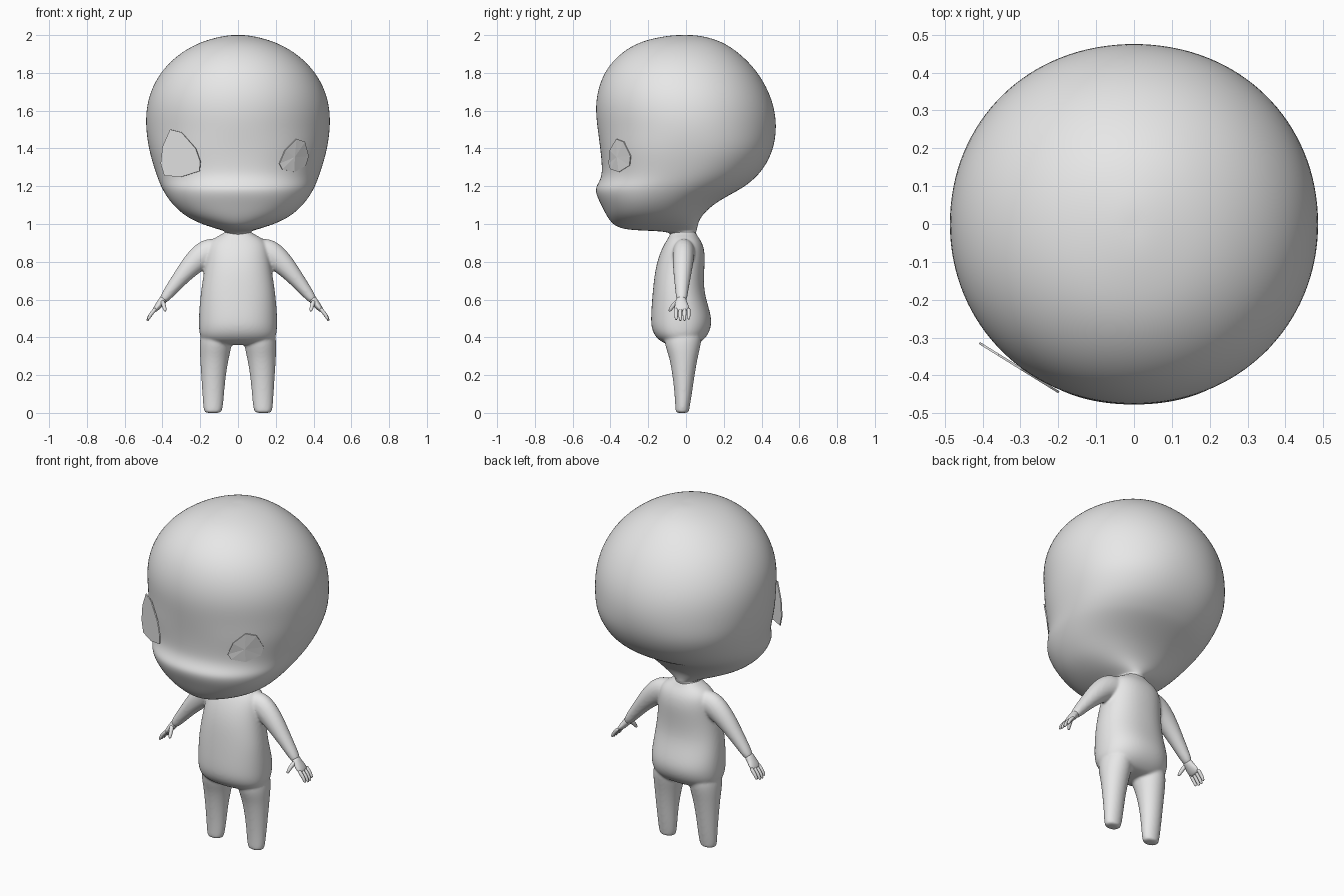
import bpy, bmesh, math
from mathutils import Vector
from mathutils.bvhtree import BVHTree

cube = bpy.data.objects.get("Cube")
if cube:
    bpy.data.objects.remove(cube, do_unlink=True)

clay = bpy.data.materials.new("clay_grey")
clay.use_nodes = True
clay.diffuse_color = (0.8, 0.8, 0.8, 1)
clay.node_tree.nodes["Principled BSDF"].inputs["Base Color"].default_value = clay.diffuse_color


def skin_loops(bm, loops):
    """Bridge equal loops of points into a capped tube."""
    rows = [[bm.verts.new(p) for p in loop] for loop in loops]
    n = len(rows[0])
    for a, b in zip(rows, rows[1:]):
        for i in range(n):
            j = (i + 1) % n
            bm.faces.new((a[i], a[j], b[j], b[i]))
    for row in (rows[0], rows[-1]):
        centre = bm.verts.new(sum((v.co for v in row), Vector()) / n)
        for i in range(n):
            bm.faces.new((row[i], row[(i + 1) % n], centre))


def level(z, front, back, half, cx=0, power=2, n=32):
    """Horizontal cross-section given by its front, back and half width."""
    mid, depth = (front + back) / 2, (back - front) / 2
    loop = []
    for i in range(n):
        t = math.tau * i / n
        c, s = math.cos(t), math.sin(t)
        e = 2 / power
        loop.append(Vector((cx + half * math.copysign(abs(c) ** e, c),
                            mid + depth * math.copysign(abs(s) ** e, s), z)))
    return loop


def limb(bm, stations, n=12):
    """Tube through stations of (x, y, z, depth radius, thickness radius)."""
    pts = [Vector(s[:3]) for s in stations]
    loops = []
    for i, (p, s) in enumerate(zip(pts, stations)):
        d = (pts[min(i + 1, len(pts) - 1)] - pts[max(i - 1, 0)]).normalized()
        u = (Vector((0, 1, 0)) - d * d.y).normalized()
        v = d.cross(u)
        loops.append([p + u * s[3] * math.cos(math.tau * k / n)
                      + v * s[4] * math.sin(math.tau * k / n) for k in range(n)])
    skin_loops(bm, loops)


def finish(bm, name, subdivide=2):
    bmesh.ops.recalc_face_normals(bm, faces=bm.faces)
    for f in bm.faces:
        f.smooth = True
    mesh = bpy.data.meshes.new(name)
    bm.to_mesh(mesh)
    bm.free()
    mesh.materials.append(clay)
    ob = bpy.data.objects.new(name, mesh)
    bpy.context.collection.objects.link(ob)
    if subdivide:
        mod = ob.modifiers.new("subdivide", "SUBSURF")
        mod.levels = mod.render_levels = subdivide
    return ob


# Head and neck: z, front, back, half width
HEAD = [
    (0.91, -0.08, 0.045, 0.065), (0.945, -0.08, 0.05, 0.065),
    (0.962, -0.10, 0.055, 0.07), (0.966, -0.29, 0.058, 0.085),
    (0.98, -0.355, 0.06, 0.13), (1.0, -0.39, 0.065, 0.195),
    (1.04, -0.42, 0.08, 0.28), (1.1, -0.45, 0.14, 0.345),
    (1.15, -0.475, 0.225, 0.382), (1.19, -0.483, 0.30, 0.405),
    (1.22, -0.463, 0.34, 0.418), (1.26, -0.447, 0.385, 0.433),
    (1.32, -0.448, 0.43, 0.453), (1.4, -0.456, 0.466, 0.475),
    (1.5, -0.47, 0.482, 0.49), (1.6, -0.482, 0.474, 0.49),
    (1.7, -0.473, 0.442, 0.468), (1.8, -0.437, 0.385, 0.415),
    (1.88, -0.375, 0.312, 0.34), (1.94, -0.295, 0.235, 0.25),
    (1.975, -0.21, 0.165, 0.165), (1.995, -0.11, 0.085, 0.08),
    (2.0, -0.05, 0.035, 0.035),
]
bm = bmesh.new()
skin_loops(bm, [level(*r, power=2.2 if 1 < r[0] < 1.45 else 2.05) for r in HEAD])
bmesh.ops.recalc_face_normals(bm, faces=bm.faces)
head_surface = BVHTree.FromBMesh(bm)
finish(bm, "head")

# Body: torso, legs and arms fused into one soft skin
TORSO = [
    (0.36, -0.09, 0.05, 0.13), (0.375, -0.13, 0.08, 0.18),
    (0.405, -0.165, 0.112, 0.203), (0.45, -0.184, 0.133, 0.208),
    (0.5, -0.186, 0.136, 0.208), (0.56, -0.183, 0.12, 0.205),
    (0.65, -0.176, 0.094, 0.196), (0.75, -0.165, 0.096, 0.18),
    (0.83, -0.145, 0.102, 0.17), (0.89, -0.118, 0.092, 0.16),
    (0.925, -0.095, 0.07, 0.13), (0.945, -0.085, 0.055, 0.085),
    (0.965, -0.08, 0.05, 0.065),
]
# Leg: z, front, back, half width, centre
LEG = [
    (0.0, -0.054, 0.012, 0.04, 0.133), (0.006, -0.056, 0.016, 0.046, 0.133),
    (0.03, -0.057, 0.02, 0.053, 0.132), (0.1, -0.061, 0.032, 0.058, 0.131),
    (0.2, -0.072, 0.046, 0.066, 0.13), (0.3, -0.09, 0.064, 0.078, 0.124),
    (0.36, -0.115, 0.08, 0.087, 0.118), (0.44, -0.12, 0.09, 0.085, 0.112),
]
ARM = [
    (0.08, -0.01, 0.855, 0.06, 0.07), (0.165, -0.012, 0.855, 0.06, 0.078),
    (0.235, -0.016, 0.795, 0.056, 0.062), (0.30, -0.02, 0.72, 0.046, 0.045),
    (0.36, -0.022, 0.645, 0.035, 0.034), (0.402, -0.024, 0.59, 0.029, 0.024),
]
bm = bmesh.new()
skin_loops(bm, [level(*r, power=2.25) for r in TORSO])
for side in (1, -1):
    skin_loops(bm, [level(z, f, b, h, side * cx, n=20) for z, f, b, h, cx in LEG])
    limb(bm, [(side * s[0], *s[1:]) for s in ARM], 16)
body = finish(bm, "body")
fuse = body.modifiers.new("fuse", "REMESH")
fuse.mode = "VOXEL"
fuse.voxel_size = 0.007
fuse.use_smooth_shade = True
soften = body.modifiers.new("soften", "SMOOTH")
soften.factor = 0.5
soften.iterations = 8

# Hands: palm, thumb and four fingers on each side
bm = bmesh.new()
limb(bm, [(0.39, -0.024, 0.607, 0.028, 0.024), (0.408, -0.026, 0.584, 0.032, 0.021),
          (0.426, -0.023, 0.562, 0.041, 0.018), (0.444, -0.02, 0.54, 0.038, 0.012)])
limb(bm, [(0.402, -0.042, 0.592, 0.014, 0.014), (0.392, -0.068, 0.568, 0.013, 0.012),
          (0.387, -0.083, 0.548, 0.010, 0.010), (0.385, -0.088, 0.538, 0.006, 0.006)], 8)
for i, reach in enumerate((0.92, 1.0, 1.0, 0.88)):
    y = -0.052 + 0.022 * i
    path = [Vector((0.435, y, 0.553)), Vector((0.46, y, 0.525)),
            Vector((0.474, y, 0.502)), Vector((0.48, y, 0.488))]
    limb(bm, [(*path[0].lerp(p, reach), r, r)
              for p, r in zip(path, (0.011, 0.011, 0.0095, 0.006))], 8)
hands = finish(bm, "hands")
hands.modifiers.new("mirror", "MIRROR")

# Eyes: thin faceted plates, the right one larger and standing proud
LEFT_EYE = [(0.31, 1.45), (0.355, 1.435), (0.375, 1.36), (0.36, 1.31),
            (0.30, 1.275), (0.235, 1.29), (0.22, 1.32), (0.25, 1.39)]
RIGHT_EYE = [(-0.36, 1.50), (-0.30, 1.485), (-0.225, 1.40), (-0.2, 1.33),
             (-0.205, 1.28), (-0.3, 1.25), (-0.39, 1.255), (-0.41, 1.32), (-0.4, 1.41)]


def eye_plate(name, outline, depth):
    bm = bmesh.new()
    n = len(outline)
    rim = [bm.verts.new((x, depth(x, z), z)) for x, z in outline]
    cx, cz = (sum(p[k] for p in outline) / n for k in (0, 1))
    centre = bm.verts.new((cx, depth(cx, cz), cz))
    for i in range(n):
        bm.faces.new((rim[i], rim[(i + 1) % n], centre))
    ob = finish(bm, name, 0)
    for f in ob.data.polygons:
        f.use_smooth = False
    mod = ob.modifiers.new("thickness", "SOLIDIFY")
    mod.thickness = 0.006


def on_head(x, z):
    hit = head_surface.ray_cast(Vector((x, -2, z)), Vector((0, 1, 0)))[0]
    return hit.y - 0.008


eye_plate("left_eye", LEFT_EYE, on_head)
eye_plate("right_eye", RIGHT_EYE, lambda x, z: -0.385 - 0.62 * (x + 0.3))
